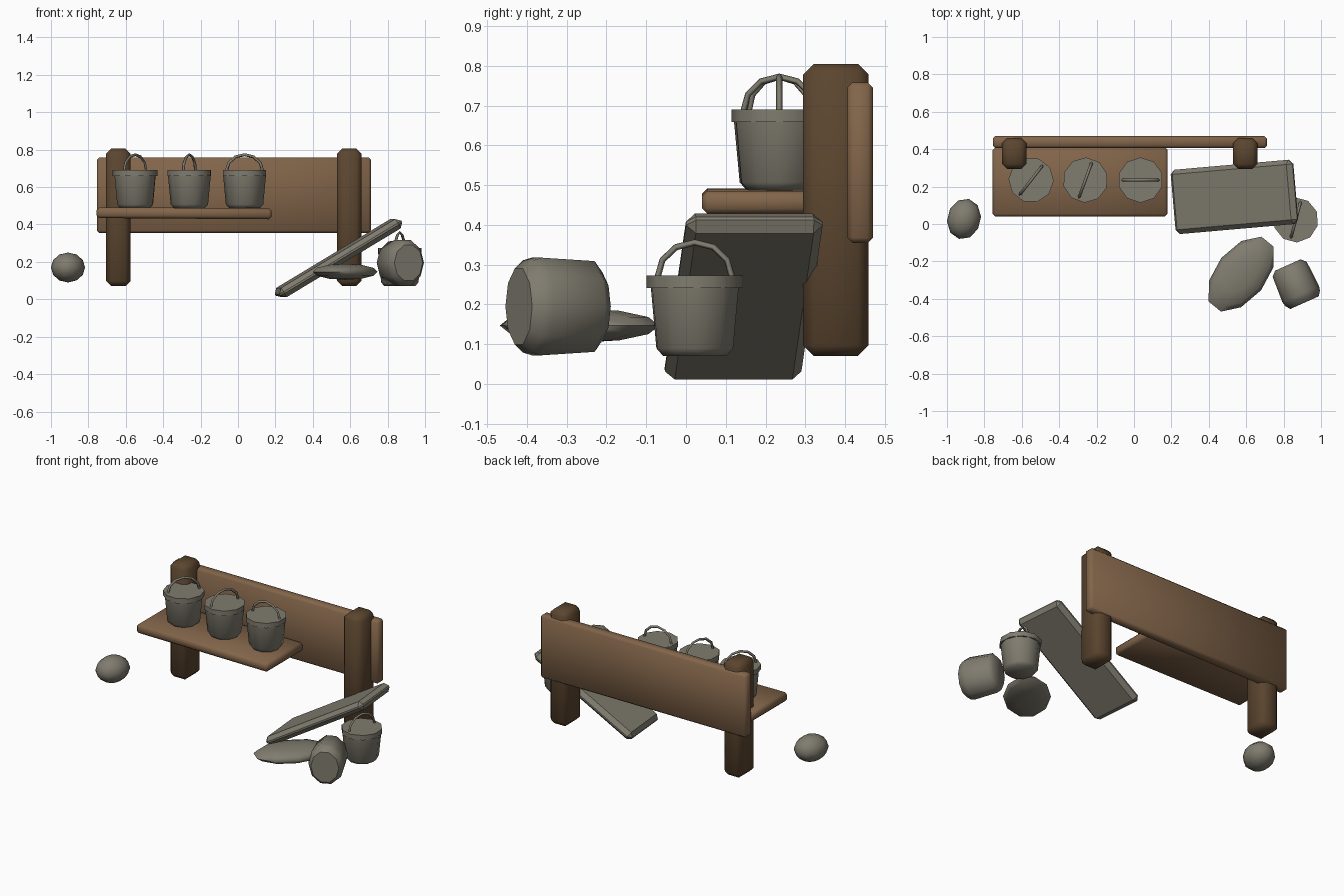
import bpy, bmesh
from math import sin, cos, pi, radians
from mathutils import Vector

old = bpy.data.objects.get("Cube")
if old:
    bpy.data.objects.remove(old, do_unlink=True)


def material(name, rgb):
    m = bpy.data.materials.new(name)
    m.use_nodes = True
    m.diffuse_color = (*rgb, 1)
    bsdf = next(n for n in m.node_tree.nodes if n.type == 'BSDF_PRINCIPLED')
    bsdf.inputs["Base Color"].default_value = (*rgb, 1)
    bsdf.inputs["Roughness"].default_value = 0.9
    return m


DARK = material("dark_wood", (0.105, 0.06, 0.028))
WOOD = material("light_wood", (0.225, 0.13, 0.068))
STONE = material("grey_stone", (0.215, 0.2, 0.158))


def finish(bm, name, mat, loc=(0, 0, 0), rot=(0, 0, 0), sharp=50):
    """Turn a bmesh into a placed object, smooth with sharp edges by angle."""
    bmesh.ops.recalc_face_normals(bm, faces=bm.faces[:])
    me = bpy.data.meshes.new(name)
    bm.to_mesh(me)
    bm.free()
    me.materials.append(mat)
    me.shade_smooth()
    me.set_sharp_from_angle(angle=radians(sharp))
    ob = bpy.data.objects.new(name, me)
    ob.location = loc
    ob.rotation_euler = [radians(a) for a in rot]
    bpy.context.scene.collection.objects.link(ob)
    return ob


def block(name, mat, loc, size, bevel, rot=(0, 0, 0), sharp=50):
    bm = bmesh.new()
    bmesh.ops.create_cube(bm, size=1)
    bmesh.ops.scale(bm, vec=size, verts=bm.verts[:])
    bmesh.ops.bevel(bm, geom=bm.edges[:], offset=bevel, segments=1,
                    affect='EDGES', profile=0.5)
    return finish(bm, name, mat, loc, rot, sharp)


def lathe(name, mat, profile, loc, rot=(0, 0, 0), sides=10, scale=(1, 1, 1), sharp=50):
    """Closed solid of revolution from (radius, height) pairs."""
    bm = bmesh.new()
    rings = []
    for r, z in profile:
        rings.append([bm.verts.new((r * cos(2 * pi * i / sides) * scale[0],
                                    r * sin(2 * pi * i / sides) * scale[1],
                                    z * scale[2])) for i in range(sides)])
    for a, b in zip(rings, rings[1:]):
        for i in range(sides):
            j = (i + 1) % sides
            bm.faces.new((a[i], a[j], b[j], b[i]))
    bm.faces.new(rings[0][::-1])
    bm.faces.new(rings[-1])
    return finish(bm, name, mat, loc, rot, sharp)


def pebble(name, loc, radii, rot, segments=10, rings=6):
    bm = bmesh.new()
    bmesh.ops.create_uvsphere(bm, u_segments=segments, v_segments=rings, radius=1)
    bmesh.ops.scale(bm, vec=radii, verts=bm.verts[:])
    return finish(bm, name, STONE, loc, rot, 80)


def bucket(name, loc, angle):
    """Tapered body, flat rim lid and a hooped handle."""
    lathe(name + "_body", STONE,
          [(0.082, 0), (0.1, 0.02), (0.115, 0.18)], loc, (0, 0, angle))
    lathe(name + "_rim", STONE,
          [(0.121, 0.172), (0.121, 0.203)], loc, (0, 0, angle + 18))
    cu = bpy.data.curves.new(name + "_handle", 'CURVE')
    cu.dimensions = '3D'
    cu.bevel_depth = 0.008
    cu.bevel_resolution = 0
    cu.use_fill_caps = True
    arc = cu.splines.new('POLY')
    steps = 6
    arc.points.add(steps)
    for i, p in enumerate(arc.points):
        t = pi * i / steps
        p.co = (0.097 * cos(t), 0, 0.198 + 0.088 * sin(t), 1)
    cu.materials.append(STONE)
    ob = bpy.data.objects.new(name + "_handle", cu)
    ob.location = loc
    ob.rotation_euler = (0, 0, radians(angle))
    bpy.context.scene.collection.objects.link(ob)


# Wooden stand: two posts, back board, shelf
for side, x in (("right", -0.64), ("left", 0.595)):
    block(side + "_post", DARK, (x, 0.377, 0.438), (0.13, 0.165, 0.735), 0.027, sharp=60)
block("back_board", WOOD, (-0.022, 0.438, 0.557), (1.465, 0.064, 0.404), 0.013)
block("shelf", WOOD, (-0.288, 0.225, 0.46), (0.935, 0.37, 0.058), 0.014, (0, 0.4, 0))

# Buckets on the shelf and on the ground
for i, (x, angle) in enumerate(((-0.55, 52), (-0.26, 70), (0.035, 0))):
    bucket(f"shelf_bucket_{i + 1}", (x, 0.235, 0.487), angle)
bucket("ground_bucket", (0.865, 0.022, 0.07), 75)

# Tipped drum lying on its side
lathe("tipped_drum", STONE,
      [(0.09, -0.11), (0.12, -0.085), (0.129, 0.06), (0.122, 0.085), (0.1, 0.11)],
      (0.867, -0.32, 0.195), (90, 0, 24), scale=(0.83, 1, 1))

# Leaning slab
block("leaning_slab", STONE, (0.537, 0.145, 0.22), (0.762, 0.345, 0.058),
      0.024, (0, -31, 5), 30)

# Loose stones
pebble("flat_stone", (0.573, -0.268, 0.147), (0.235, 0.137, 0.043), (0, 0, 51))
pebble("round_stone", (-0.909, 0.027, 0.17), (0.09, 0.11, 0.08), (0, 0, -14))
